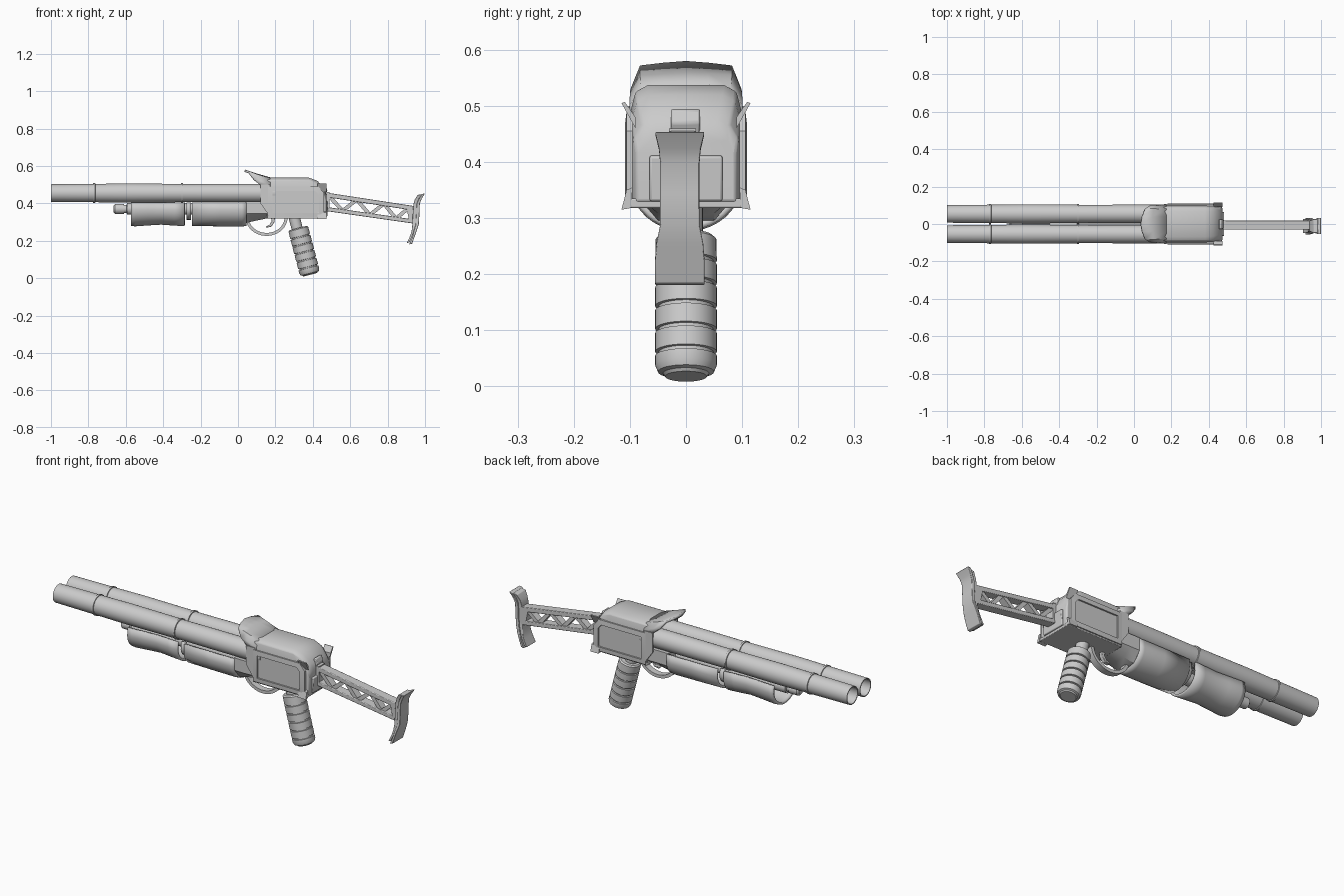
import bpy, bmesh, math
from mathutils import Vector

if "Cube" in bpy.data.objects:
    bpy.data.objects.remove(bpy.data.objects["Cube"])


def finish(name, verts, faces, bevel=0, angle=35, solid=0):
    me = bpy.data.meshes.new(name)
    me.from_pydata(verts, [], faces)
    bm = bmesh.new()
    bm.from_mesh(me)
    bmesh.ops.recalc_face_normals(bm, faces=bm.faces)
    bm.to_mesh(me)
    bm.free()
    ob = bpy.data.objects.new(name, me)
    bpy.context.collection.objects.link(ob)
    if solid:
        m = ob.modifiers.new("thickness", 'SOLIDIFY')
        m.thickness = solid
        m.offset = -1
    if bevel:
        m = ob.modifiers.new("bevel", 'BEVEL')
        m.width = bevel
        m.segments = 2
    bpy.ops.object.select_all(action='DESELECT')
    ob.select_set(True)
    bpy.context.view_layer.objects.active = ob
    bpy.ops.object.shade_smooth_by_angle(angle=math.radians(angle))
    return ob


def loft(name, rings, closed=True, caps=True, **kw):
    n = len(rings[0])
    verts = [p for r in rings for p in r]
    faces = []
    for i in range(len(rings) - 1):
        for j in range(n if closed else n - 1):
            k = (j + 1) % n
            faces.append((i * n + j, i * n + k, (i + 1) * n + k, (i + 1) * n + j))
    if caps:
        faces += [tuple(range(n)), tuple(range((len(rings) - 1) * n, len(rings) * n))]
    return finish(name, verts, faces, **kw)


def lathe(name, start, axis, profile, n=32, **kw):
    """Revolve (distance, radius) pairs about an axis in the xz plane."""
    o, d = Vector(start), Vector(axis).normalized()
    u = Vector((0, 1, 0))
    v = d.cross(u)
    rings = [[o + d * t + (u * math.cos(a) + v * math.sin(a)) * r
              for a in (2 * math.pi * k / n for k in range(n))] for t, r in profile]
    return loft(name, rings, **kw)


def prism(name, pts, y0, y1, **kw):
    return loft(name, [[(x, y, z) for x, z in pts] for y in (y0, y1)], **kw)


def bar(name, a, b, width, y0, y1, **kw):
    a, b = Vector(a), Vector(b)
    d = (b - a).normalized() * width / 2
    p = Vector((-d.y, d.x))
    return prism(name, [a + p, b + p, b - p, a - p], y0, y1, **kw)


# Twin hollow barrels with raised joint rings
for side, s in (("left", 1), ("right", -1)):
    prof = [(0, .047), (.1, .048), (.225, .049), (.226, .053), (.236, .053), (.237, .049),
            (.4, .051), (.55, .050), (.695, .049), (.696, .053), (.706, .053), (.707, .048),
            (.9, .049), (1.2, .049)]
    bore = [(.7, .040), (.03, .041), (0, .042)]
    lathe("barrel_" + side, (-1, s * .054, .455), (1, 0, 0), bore + prof)

# Magazine tube with end knob
lathe("magazine_tube", (-.665, 0, .37), (1, 0, 0),
      [(0, .018), (.008, .027), (.055, .027), (.056, .022), (.07, .022), (.071, .031), (.75, .031)])
prism("barrel_rail", [(-.6, .41), (.1, .41), (.1, .435), (-.6, .435)], -.025, .025)


# Half-round fore-end shells
def trough(name, stations):
    rings = []
    for x, w, zb in stations:
        zc = .365
        arc = [(x, -w * math.cos(a), zc - (zc - zb) * math.sin(a))
               for a in (math.pi * k / 20 for k in range(21))]
        rings.append([(x, -w * .97, .405)] + arc + [(x, w * .97, .405)])
    return loft(name, rings, closed=False, caps=False, solid=.012)


trough("pump_grip", [(-.572, .098, .279), (-.55, .1, .277), (-.48, .095, .282),
                     (-.41, .09, .286), (-.34, .095, .281), (-.285, .098, .278)])
trough("pump_clamp", [(-.275, .08, .312), (-.25, .08, .312)])
trough("rear_fore_end", [(-.245, .098, .279), (-.1, .1, .277), (.02, .1, .276), (.045, .098, .279)])

# Link between fore-end and receiver
loft("receiver_link", [[(x, -.092, .41), (x, -.092, .345), (x, -.05, zb), (x, .05, zb),
                        (x, .092, .345), (x, .092, .41)]
                       for x, zb in ((.04, .295), (.1, .308), (.18, .325))])


# Receiver body lofted front to back
def section(x, w, zb, zs, wt, zt):
    return [(x, -w, zb), (x, -w, zs), (x, -wt - .012, zt - .012), (x, -wt + .01, zt), (x, wt - .01, zt),
            (x, wt + .012, zt - .012), (x, w, zs), (x, w, zb)]


loft("receiver", [section(.155, .099, .325, .49, .078, .537), section(.38, .099, .325, .49, .078, .537),
                  section(.425, .097, .325, .475, .075, .52), section(.462, .093, .325, .44, .066, .478),
                  section(.472, .088, .33, .41, .062, .45)], bevel=.004)
prism("receiver_base", [(.155, .318), (.47, .318), (.47, .335), (.155, .335)], -.1, .1, bevel=.003)
prism("rear_block", [(.45, .33), (.478, .33), (.482, .41), (.45, .415)], -.065, .065, bevel=.004)

# Flared hood over the barrels
front = [(.12, .10, .497), (.085, .099, .53), (.06, .082, .572), (.045, .04, .577)]
mid = [(.14, .10, .490), (.12, .10, .522), (.105, .082, .555), (.1, .04, .558)]
back = [(.175, .101, .480), (.175, .101, .50), (.175, .08, .532), (.175, .04, .538)]
hood = []
for half, top in ((front, (.038, 0, .58)), (mid, (.098, 0, .56)), (back, (.175, 0, .538))):
    hood.append([(x, -y, z) for x, y, z in half] + [top] + list(reversed(half)))
loft("hood", hood, closed=False, caps=False, solid=.012)
# Front cheek plates beside the barrels
for s in (1, -1):
    prism("cheek_plate", [(.12, .40), (.17, .33), (.17, .50), (.12, .50)], s * .096, s * .104)

# Side panels: raised frame around a recessed plate, plus flared rear tabs
outer = [(.16, .325), (.46, .325), (.46, .455), (.43, .49), (.16, .49)]
inner = [(.185, .348), (.432, .348), (.432, .445), (.415, .465), (.185, .465)]
for side, s in (("left", 1), ("right", -1)):
    loops = [[(x, s * y, z) for x, z in pts] for pts, y in
             ((outer, .095), (outer, .106), (inner, .109), (inner, .101))]
    loft("side_panel_" + side, loops, angle=20)
    for nm, pts in (("upper_tab_", [(.09, .46), (.115, .505), (.109, .507), (.09, .48)]),
                    ("lower_tab_", [(.095, .355), (.098, .318), (.115, .315), (.106, .35)])):
        loft(nm + side, [[(x, s * y, z) for y, z in pts] for x in (.425, .472)])

# Rear latch
prism("rear_latch", [(.44, .455), (.47, .45), (.478, .47), (.468, .493), (.458, .495), (.452, .478)],
      -.027, .025, bevel=.004)

# Trigger guard swept as a flat strap
guard = []
for k in range(25):
    a = math.pi * k / 24
    c, sn = math.cos(a), math.sin(a)
    guard.append([(.153 - r * c, y, .325 - (r - .013) * sn)
                  for r, y in ((.112, -.017), (.112, .017), (.096, .017), (.096, -.017))])
loft("trigger_guard", guard)
prism("trigger", [(.175, .33), (.18, .305), (.168, .285), (.148, .276), (.15, .27), (.178, .275),
                  (.195, .3), (.198, .33)], -.01, .01, bevel=.002)

# Ribbed pistol grip on a narrow neck
axis = (.068, 0, -.26)
lathe("grip_neck", (.298, 0, .335), axis, [(0, .03), (.1, .03)])
grip = [(0, .047), (.006, .054)]
for k in range(1, 6):
    t = .042 * k + .008
    grip += [(t - .005, .055), (t - .004, .049), (t + .002, .049), (t + .003, .055)]
grip += [(.238, .055), (.250, .050), (.253, .041), (.2585, .037)]
lathe("pistol_grip", (.321, 0, .268), axis, grip)

# Skeleton stock: two rails and zigzag struts
ya, yb = -.03, .018
bar("stock_top_rail", (.455, .448), (.95, .372), .024, ya, yb, bevel=.003)
bar("stock_bottom_rail", (.455, .372), (.945, .302), .022, ya, yb, bevel=.003)
bar("stock_front_post", (.477, .46), (.477, .36), .025, ya, yb)
zig = [(.49, .435), (.56, .36), (.635, .42), (.705, .338), (.78, .398), (.845, .318), (.915, .378)]
for i in range(len(zig) - 1):
    bar("stock_strut_%d" % (i + 1), zig[i], zig[i + 1], .02, ya + .006, yb - .006)
prism("stock_end_block", [(.90, .38), (.95, .375), (.945, .30), (.915, .305)], ya, yb)

# Butt plate in two layers, waisted and slightly off centre
def butt(name, rows, grow):
    rings = [[(x0, -.011 - w - grow, z), (x1, -.011 - w - grow, z + .004),
              (x1, -.011 + w + grow, z + .004), (x0, -.011 + w + grow, z)] for z, x0, x1, w in rows]
    return loft(name, rings, bevel=.002)


butt("butt_pad", [(.18, .915, .931, .044), (.22, .932, .945, .044), (.25, .94, .955, .042),
                  (.285, .95, .967, .035), (.34, .953, .970, .035), (.395, .955, .972, .035),
                  (.42, .965, .982, .037), (.45, .983, 1.0, .044)], 0)
butt("butt_backing", [(.187, .902, .916, .044), (.225, .92, .934, .043), (.25, .928, .941, .041),
                      (.285, .932, .952, .035), (.34, .934, .955, .035), (.395, .938, .957, .035),
                      (.42, .945, .967, .037), (.445, .96, .984, .043)], -.006)
